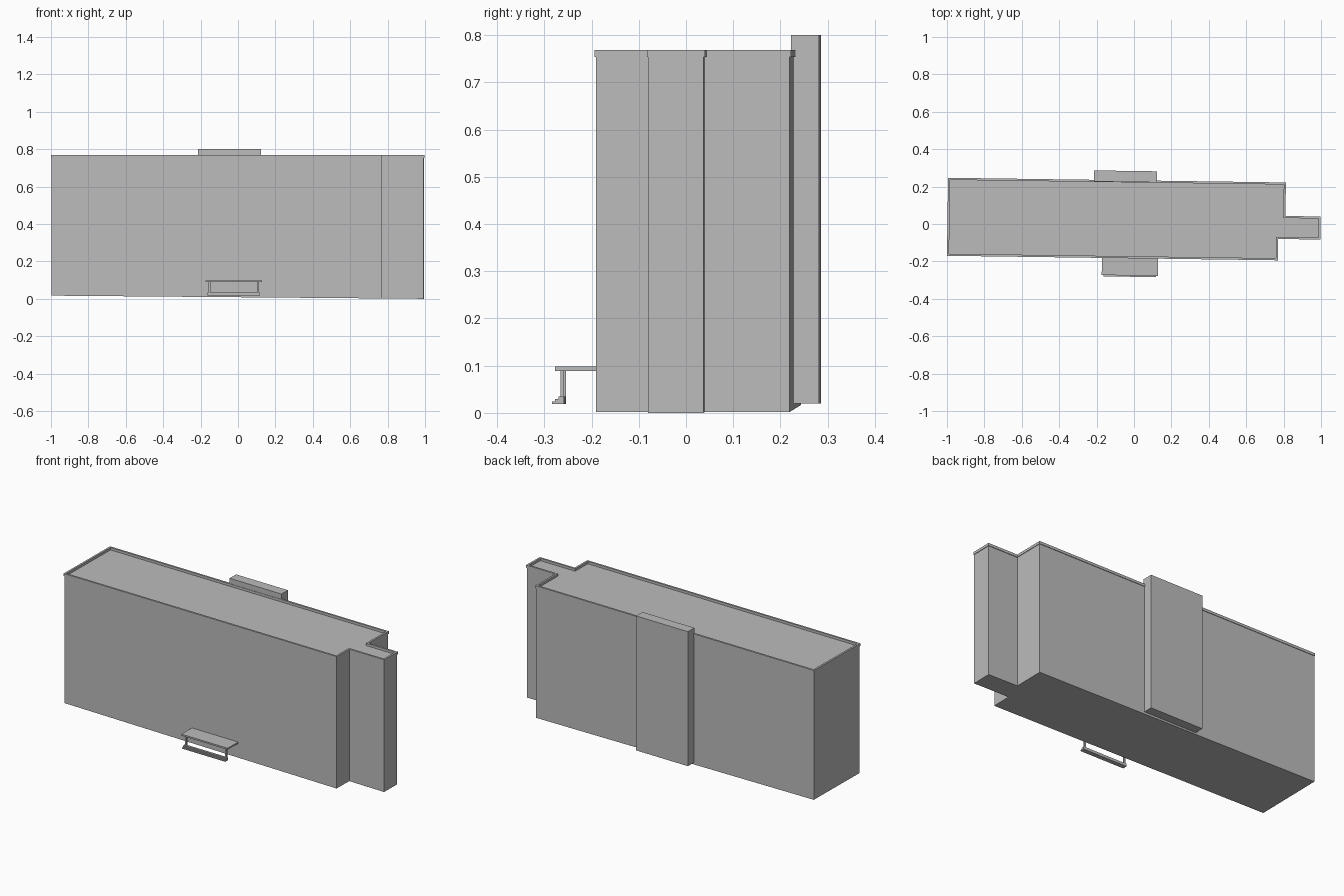
import bpy, bmesh, math
from mathutils import Vector, Matrix

if "Cube" in bpy.data.objects:
    bpy.data.objects.remove(bpy.data.objects["Cube"])

grey = bpy.data.materials.new("concrete_grey")
grey.diffuse_color = (0.5, 0.5, 0.5, 1)
grey.use_nodes = True
grey.node_tree.nodes["Principled BSDF"].inputs["Base Color"].default_value = grey.diffuse_color
TURN = math.radians(-0.8)   # the whole building is slightly turned on the plan


def finish(name, bm):
    bmesh.ops.recalc_face_normals(bm, faces=bm.faces)
    mesh = bpy.data.meshes.new(name)
    bm.to_mesh(mesh)
    bm.free()
    mesh.materials.append(grey)
    ob = bpy.data.objects.new(name, mesh)
    bpy.context.collection.objects.link(ob)
    return ob


def box(name, x0, x1, y0, y1, z0, z1):
    """Box given by its extents, turned about its own centre."""
    bm = bmesh.new()
    bmesh.ops.create_cube(bm, size=1)
    c = Vector(((x0 + x1) / 2, (y0 + y1) / 2, (z0 + z1) / 2))
    size = Matrix.Diagonal((x1 - x0, y1 - y0, z1 - z0, 1))
    bm.transform(Matrix.Translation(c) @ Matrix.Rotation(TURN, 4, 'Z') @ size)
    return finish(name, bm)


def offset(poly, d):
    """Mitred offset of a counter-clockwise outline, positive is outward."""
    out = []
    for i, p in enumerate(poly):
        p = Vector(p)
        a = (p - Vector(poly[i - 1])).normalized()
        b = (Vector(poly[(i + 1) % len(poly)]) - p).normalized()
        na, nb = Vector((a.y, -a.x)), Vector((b.y, -b.x))
        out.append(p + (na + nb) * d / (1 + na.dot(nb)))
    return out


# Footprint: long block with a narrow wing on the right end
plan = [(-0.997, -0.167), (0.766, -0.191), (0.768, -0.077), (0.993, -0.080),
        (0.995, 0.037), (0.807, 0.040), (0.809, 0.219), (-0.991, 0.244)]

# Walls and flat roof; the underside follows the sloping ground
bm = bmesh.new()
low = [bm.verts.new((x, y, 0.0085 * (1 - x))) for x, y in plan]
top = [bm.verts.new((x, y, 0.755)) for x, y in plan]
bm.faces.new(low[::-1])
bm.faces.new(top)
for i in range(len(plan)):
    j = (i + 1) % len(plan)
    bm.faces.new((low[i], low[j], top[j], top[i]))
finish("main_block", bm)

# Parapet ring around the roof, slightly overhanging
bm = bmesh.new()
rings = []
for d, z in ((0.003, 0.754), (0.003, 0.769), (-0.008, 0.769), (-0.008, 0.754)):
    rings.append([bm.verts.new((p.x, p.y, z)) for p in offset(plan, d)])
for k in range(4):
    r, s = rings[k], rings[(k + 1) % 4]
    for i in range(len(plan)):
        j = (i + 1) % len(plan)
        bm.faces.new((r[i], r[j], s[j], s[i]))
finish("roof_parapet", bm)

# Lift shaft on the back wall
box("back_shaft", -0.213, 0.123, 0.225, 0.284, 0.02, 0.80)

# Entrance: door plate, canopy, posts and stepped threshold
box("entrance_door", -0.10, 0.055, -0.184, -0.177, 0.02, 0.08)
box("entrance_canopy", -0.172, 0.128, -0.275, -0.176, 0.089, 0.098)
for side, x, y in (("left", -0.152, -0.258), ("right", 0.108, -0.262)):
    box(side + "_canopy_post", x - 0.005, x + 0.005, y - 0.004, y + 0.004, 0.03, 0.09)
for i in range(3):
    box("entrance_step_%d" % (i + 1), -0.163, 0.117, -0.282 + 0.007 * i, -0.256,
        0.019 + 0.005 * i, 0.0245 + 0.005 * i)
